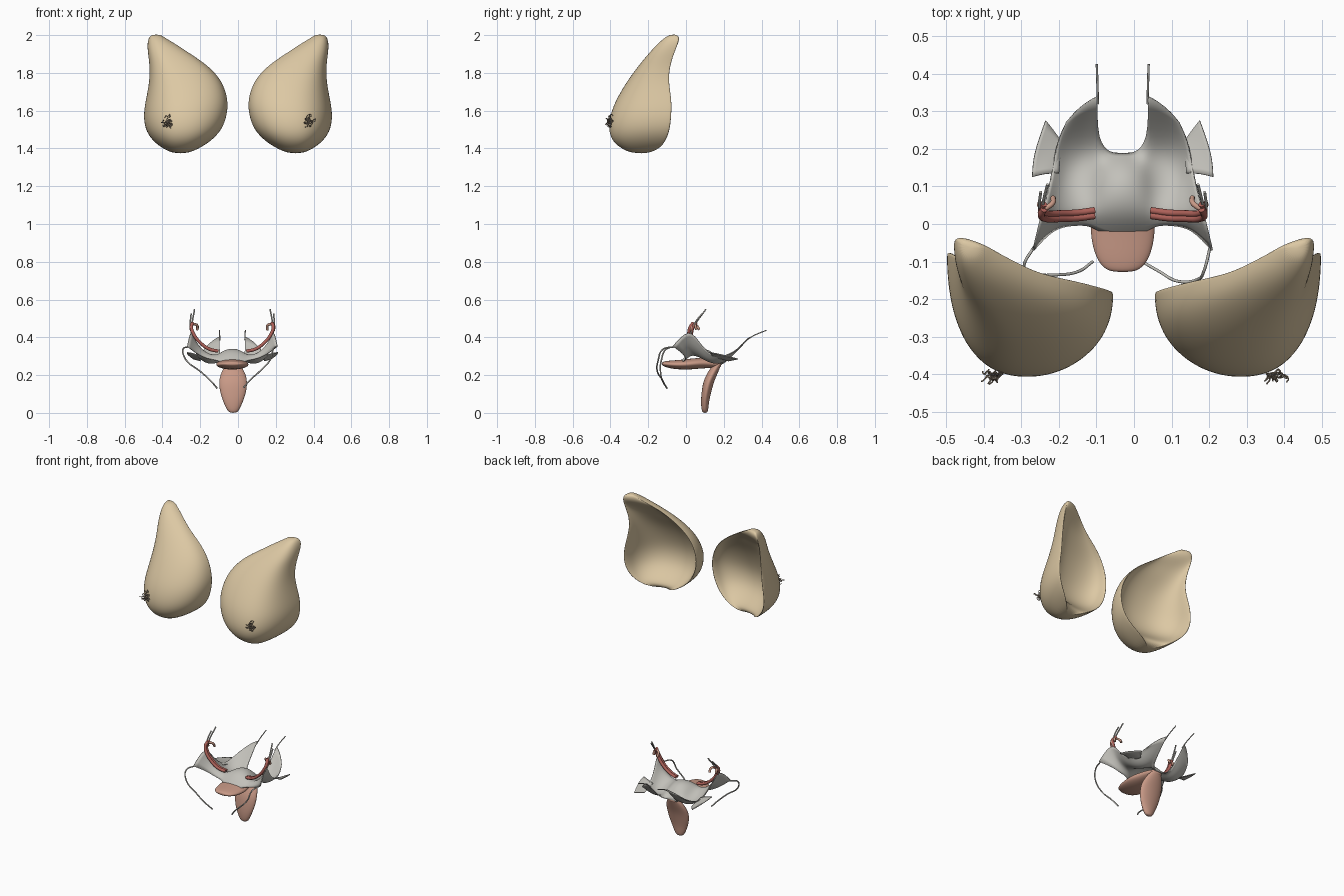
import bpy, bmesh, math, random
from mathutils import Vector

if "Cube" in bpy.data.objects:
    bpy.data.objects.remove(bpy.data.objects["Cube"])

random.seed(4)
CX = -0.03  # symmetry line of the lower organs


def mat(name, r, g, b):
    m = bpy.data.materials.new(name)
    m.diffuse_color = (r, g, b, 1)
    m.use_nodes = True
    m.node_tree.nodes["Principled BSDF"].inputs["Base Color"].default_value = m.diffuse_color
    return m


TAN = mat("tan", 0.72, 0.58, 0.37)
PINK = mat("pink", 0.58, 0.32, 0.24)
RED = mat("red", 0.42, 0.12, 0.10)
GREY = mat("pale_grey", 0.54, 0.53, 0.49)
DARK = mat("brown", 0.34, 0.27, 0.20)


def finish(name, bm, m, sub=2, thick=0):
    bmesh.ops.recalc_face_normals(bm, faces=bm.faces)
    me = bpy.data.meshes.new(name)
    bm.to_mesh(me)
    bm.free()
    me.materials.append(m)
    for p in me.polygons:
        p.use_smooth = True
    ob = bpy.data.objects.new(name, me)
    bpy.context.collection.objects.link(ob)
    s = ob.modifiers.new("smooth", 'SUBSURF')
    s.levels = s.render_levels = sub
    s.boundary_smooth = 'PRESERVE_CORNERS'
    if thick:
        s = ob.modifiers.new("thickness", 'SOLIDIFY')
        s.thickness = thick
        s.offset = 0
    return ob


def loft(name, rings, m):
    bm = bmesh.new()
    vs = [[bm.verts.new(p) for p in r] for r in rings]
    n = len(vs[0])
    for a, b in zip(vs, vs[1:]):
        for i in range(n):
            bm.faces.new((a[i], a[(i + 1) % n], b[(i + 1) % n], b[i]))
    bm.faces.new(vs[0])
    bm.faces.new(vs[-1])
    return finish(name, bm, m)


def sheet(name, rows, m, thick=0.005):
    bm = bmesh.new()
    vs = [[bm.verts.new(p) if p else None for p in r] for r in rows]
    for a, b in zip(vs, vs[1:]):
        for i in range(len(a) - 1):
            q = (a[i], a[i + 1], b[i + 1], b[i])
            if all(q):
                bm.faces.new(q)
    return finish(name, bm, m, 2, thick)


def tubes(name, paths, r, m, res=3):
    cu = bpy.data.curves.new(name, 'CURVE')
    cu.dimensions = '3D'
    cu.bevel_depth = r
    cu.bevel_resolution = res
    cu.resolution_u = 5
    cu.use_fill_caps = True
    for path in paths:
        s = cu.splines.new('BEZIER')
        s.bezier_points.add(len(path) - 1)
        for bp, p in zip(s.bezier_points, path):
            bp.co = p
            bp.handle_left_type = bp.handle_right_type = 'AUTO'
    cu.materials.append(m)
    ob = bpy.data.objects.new(name, cu)
    bpy.context.collection.objects.link(ob)
    bpy.ops.object.select_all(action='DESELECT')
    ob.select_set(True)
    bpy.context.view_layer.objects.active = ob
    bpy.ops.object.convert(target='MESH')


# Breast shells: z, outer x, inner x, front y, outer rim y, inner rim y, hollow
SLICES = [
    (2.003, .458, .41, -.085, -.055, -.06, -.3), (1.985, .474, .385, -.115, -.04, -.065, -.2),
    (1.95, .481, .325, -.155, -.045, -.095, -.1), (1.90, .477, .25, -.20, -.06, -.13, .1),
    (1.84, .469, .158, -.25, -.075, -.145, .35), (1.76, .469, .083, -.31, -.08, -.16, .55),
    (1.66, .489, .05, -.37, -.055, -.168, .62), (1.58, .503, .055, -.402, -.055, -.172, .6),
    (1.50, .494, .082, -.412, -.065, -.172, .5), (1.44, .453, .14, -.392, -.095, -.17, .25),
    (1.40, .40, .205, -.345, -.135, -.175, 0), (1.374, .345, .265, -.285, -.20, -.205, -.3)]


def breast_ring(s, z, xo, xi, yf, yro, yri, cav):
    mid, hw, ring, n = (xo + xi) / 2, (xo - xi) / 2, [], 18

    def arc(k, depth, power, inset):
        t = math.pi * k / n
        c, sn = math.cos(t), max(math.sin(t), 0)
        c = math.copysign(abs(c) ** .92, c)
        base = (yro + yri) / 2 + (yro - yri) / 2 * c
        if z < 1.95:                  # rim line sags towards the inner side
            base -= .025 * sn
        ring.append((s * (mid + hw * inset * c), base + (yf - base) * depth * sn ** power, z))
    for k in range(n + 1):            # outer skin
        arc(k, 1, .82, 1)
    for k in range(n - 1, 0, -1):     # hollow back
        arc(k, cav, .85, .94)
    return ring


for s, side in ((-1, "right"), (1, "left")):
    loft(side + "_breast", [breast_ring(s, *q) for q in SLICES], TAN)
    # tangled ducts at the tip
    squiggles = []
    for i in range(26):
        a, r = random.uniform(0, 6.28), random.uniform(.004, .03)
        p = Vector((s * .372 + r * math.cos(a), -.40, 1.537 + r * math.sin(a)))
        path = []
        for k in range(4):
            path.append(p.copy())
            p += Vector((random.uniform(-.011, .011), random.uniform(-.012, .008), random.uniform(-.011, .011)))
        squiggles.append(path)
    tubes(side + "_nipple_ducts", squiggles, .002, DARK, 1)


def oval(c, a, b, axis):
    pts = []
    for k in range(16):
        t = math.tau * k / 16
        u, v = a * math.cos(t), b * math.sin(t)
        pts.append((c[0] + u, c[1], c[2] + v) if axis == 'y' else (c[0] + u, c[1] + v, c[2]))
    return pts


# Uterus lies flat, pointing forward: y, z, half width, half height
loft("uterus", [oval((CX, y, z), a, b, 'y') for y, z, a, b in (
    (-.128, .26, .025, .006), (-.118, .259, .054, .014), (-.08, .256, .078, .022),
    (-.02, .255, .089, .027), (.04, .26, .086, .03), (.10, .265, .06, .028),
    (.16, .26, .045, .024), (.188, .255, .025, .012))], PINK)

# Vagina hangs down: z, y, half width, half depth
loft("vagina", [oval((CX + .004, y, z), a, b, 'z') for z, y, a, b in (
    (0, .10, .016, .010), (.012, .10, .032, .018), (.06, .10, .054, .022), (.11, .108, .071, .026),
    (.16, .118, .077, .029), (.20, .135, .07, .029), (.24, .155, .05, .026), (.268, .178, .025, .014))], PINK)

# Draped ligament sheet, half grid mirrored about the symmetry line
HALF = [
    [(0, -.036, .262), (.05, -.028, .265), (.085, -.002, .28), (.13, -.002, .285), (.185, -.01, .31), (.238, -.07, .352)],
    [(0, .025, .335), (.05, .03, .33), (.085, .03, .31), (.13, .025, .325), (.185, .02, .38), (.217, .02, .455)],
    [(0, .10, .348), (.05, .10, .33), (.08, .10, .29), (.13, .10, .27), (.17, .10, .29), (.20, .075, .36)],
    [(0, .15, .32), (.045, .15, .30), (.07, .16, .265), (.11, .17, .25), (.155, .165, .265), (.185, .15, .29)],
    [(0, .188, .262), (.035, .186, .255), (.067, .22, .275), (.10, .23, .28), (.145, .23, .29), (.174, .22, .305)],
    [None, None, (.068, .338, .402), (.085, .33, .395), (.12, .305, .37), (.15, .272, .335)]]


def mir(p, s):
    return (CX + s * p[0], p[1], p[2]) if p else None


sheet("broad_ligament", [[mir(p, -1) for p in r[:0:-1]] + [mir(p, 1) for p in r] for r in HALF], GREY)

FLAP = [[(.17, .135, .30), (.205, .135, .315), (.241, .125, .32)],
        [(.165, .19, .285), (.20, .19, .295), (.238, .185, .31)],
        [(.168, .225, .275), (.185, .25, .28), (.205, .275, .285)]]
TUBE = [(.075, .028, .325), (.12, .022, .335), (.165, .02, .365), (.205, .02, .415), (.217, .03, .455), (.21, .045, .475)]

for s, side in ((-1, "right"), (1, "left")):
    sheet(side + "_side_flap", [[mir(p, s) for p in r] for r in FLAP], GREY)
    # fallopian tube, a double band
    tubes(side + "_fallopian_tube", [[mir((u, y + d, z + .002), s) for u, y, z in TUBE] for d in (-.006, .008)], .009, RED)
    # fringed tube end
    fr = []
    for dx, dy, dz in ((.012, .015, -.03), (-.02, .03, -.03), (.01, -.015, -.035)):
        fr.append([mir((.207, .04, .47), s), mir((.207 + dx, .04 + dy * .5, .473 + dz * .3), s),
                   mir((.207 + dx * 1.1, .04 + dy, .47 + dz), s)])
    tubes(side + "_fimbriae", fr, .007, PINK)
    # upper suspensory strands
    tubes(side + "_suspensory_ligament", [
        [mir((.215, .025, .43), s), mir((.212, .055, .48), s), mir((.20, .105, .548), s)],
        [mir((.217, .025, .42), s), mir((.222, .05, .48), s), mir((.218, .085, .525), s)]], .004, GREY)
    # rear strand
    tubes(side + "_rear_ligament", [[mir((.066, .32, .385), s), mir((.067, .36, .41), s), mir((.069, .425, .437), s)]], .003, GREY)

# Round ligaments sweep forward and down
tubes("right_round_ligament", [[(-.265, -.06, .35), (-.292, -.108, .335), (-.275, -.13, .28),
                                (-.20, -.135, .22), (-.145, -.125, .17), (-.11, -.10, .13)]], .004, GREY)
tubes("left_round_ligament", [[(.203, -.06, .35), (.186, -.125, .335), (.17, -.147, .28),
                               (.115, -.152, .22), (.065, -.125, .175), (.03, -.105, .135)]], .004, GREY)
